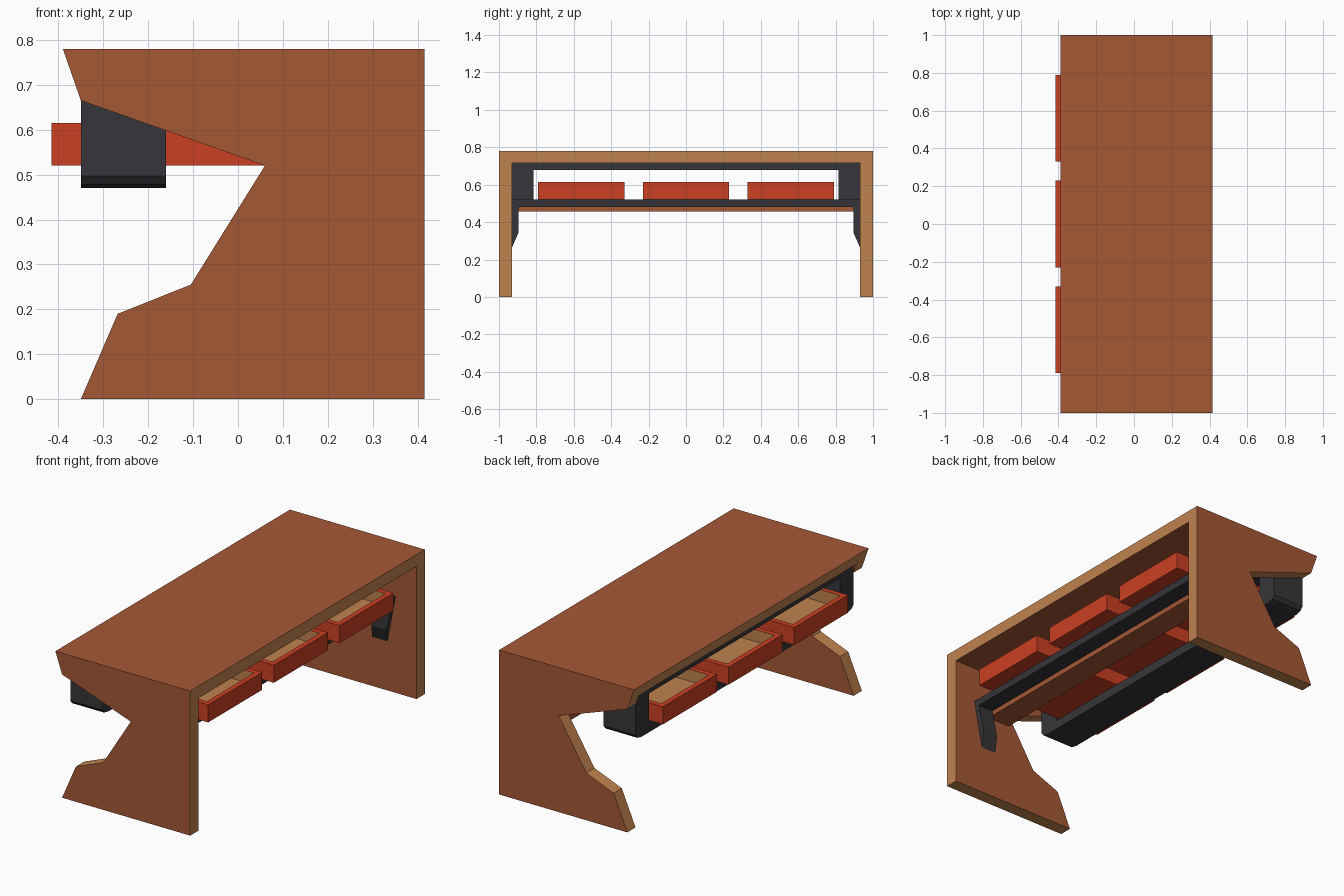
import bpy, bmesh
from mathutils import Vector

if "Cube" in bpy.data.objects:
    bpy.data.objects.remove(bpy.data.objects["Cube"])


def mat(name, rgb):
    m = bpy.data.materials.new(name)
    m.diffuse_color = (*rgb, 1)
    m.use_nodes = True
    m.node_tree.nodes["Principled BSDF"].inputs["Base Color"].default_value = m.diffuse_color
    return m


BROWN = mat("brown wood", (0.376, 0.098, 0.036))
TAN = mat("tan edge wood", (0.53, 0.225, 0.077))
RED = mat("red", (0.60, 0.05, 0.017))
BLACK = mat("charcoal", (0.037, 0.037, 0.043))


def finish(bm, name, mats):
    bmesh.ops.recalc_face_normals(bm, faces=bm.faces)
    me = bpy.data.meshes.new(name)
    bm.to_mesh(me)
    bm.free()
    ob = bpy.data.objects.new(name, me)
    bpy.context.collection.objects.link(ob)
    for m in mats:
        me.materials.append(m)
    return ob


def extrude(pts, vec):
    """Closed 3D outline pushed along vec."""
    bm = bmesh.new()
    f = bm.faces.new([bm.verts.new(p) for p in pts])
    r = bmesh.ops.extrude_face_region(bm, geom=[f], use_keep_orig=True)
    vs = [v for v in r["geom"] if isinstance(v, bmesh.types.BMVert)]
    bmesh.ops.translate(bm, verts=vs, vec=Vector(vec))
    bmesh.ops.recalc_face_normals(bm, faces=bm.faces)
    return bm


def board(name, profile, y0, y1, edge_rule):
    """Brown board from an xz profile, with tan faces where edge_rule holds."""
    bm = extrude([(x, y0, z) for x, z in profile], (0, y1 - y0, 0))
    for f in bm.faces:
        f.material_index = int(edge_rule(f.normal))
    return finish(bm, name, [BROWN, TAN])


# side panels with the angular notch
SIDE = [(-0.39, 0.78), (0.415, 0.78), (0.415, 0), (-0.35, 0), (-0.268, 0.19),
        (-0.105, 0.255), (0.06, 0.52), (-0.35, 0.665)]
for name, y0, y1 in (("left_side_panel", -1, -0.93), ("right_side_panel", 0.93, 1)):
    board(name, SIDE, y0, y1, lambda n: abs(n.y) < 0.5 and n.z < 0.99)

# desk top and lower cross beam
board("desk_top", [(-0.39, 0.78), (0.415, 0.78), (0.415, 0.715), (-0.367, 0.715)],
      -0.93, 0.93, lambda n: abs(n.x) > 0.5)
board("cross_beam", [(0.06, 0.515), (0.195, 0.515), (0.195, 0.457), (0.06, 0.457)],
      -0.93, 0.93, lambda n: False)

# front hanging loop that carries the trays: posts, top strap and cradle
half = [(0.88, 0.47), (0.915, 0.478), (0.93, 0.497), (0.93, 0.715)]
outer = half + [(-y, z) for y, z in reversed(half)]
bm = extrude([(-0.35, y, z) for y, z in outer], (0.19, 0, 0))
# open the middle by bridging the inset end faces
ends = [f for f in bm.faces if abs(f.normal.x) > 0.9]
bmesh.ops.delete(bm, geom=ends, context="FACES_ONLY")
inner = [(0.815, 0.52), (0.815, 0.68), (-0.815, 0.68), (-0.815, 0.52)]
tube = [[bm.verts.new((x, y, z)) for y, z in inner] for x in (-0.35, -0.16)]
for i in range(4):
    j = (i + 1) % 4
    bm.faces.new((tube[0][i], tube[0][j], tube[1][j], tube[1][i]))
for x in (-0.35, -0.16):
    edges = [e for e in bm.edges if all(abs(v.co.x - x) < 1e-4 for v in e.verts)]
    bmesh.ops.triangle_fill(bm, edges=edges, use_beauty=True, use_dissolve=False)
finish(bm, "front_loop_bracket", [BLACK])

# rear bracket: bar with tapered legs that lean forward
half = [(0.895, 0.48), (0.895, 0.345), (0.93, 0.265), (0.93, 0.52)]
outline = half + [(-y, z) for y, z in reversed(half)]
bm = extrude([(0.2, y, z) for y, z in outline], (0.09, 0, 0))
for v in bm.verts:
    if v.co.z < 0.4:
        v.co.x -= (0.48 - v.co.z) * 0.23
finish(bm, "rear_bracket", [BLACK])

# three long open trays with tan insides
for i, yc in enumerate((-0.56, 0, 0.56)):
    bm = extrude([(x, yc + s * 0.23, 0.52) for x, s in
                  ((-0.415, -1), (0.375, -1), (0.375, 1), (-0.415, 1))], (0, 0, 0.095))
    top = max(bm.faces, key=lambda f: f.calc_center_median().z)
    bmesh.ops.inset_region(bm, faces=[top], thickness=0.04)
    r = bmesh.ops.extrude_face_region(bm, geom=[top])
    vs = [v for v in r["geom"] if isinstance(v, bmesh.types.BMVert)]
    bmesh.ops.translate(bm, verts=vs, vec=(0, 0, -0.065))
    if top.is_valid:
        bmesh.ops.delete(bm, geom=[top], context="FACES_ONLY")
    for v in vs:
        for f in v.link_faces:
            f.material_index = 1
    finish(bm, f"tray_{i + 1}", [RED, TAN])
